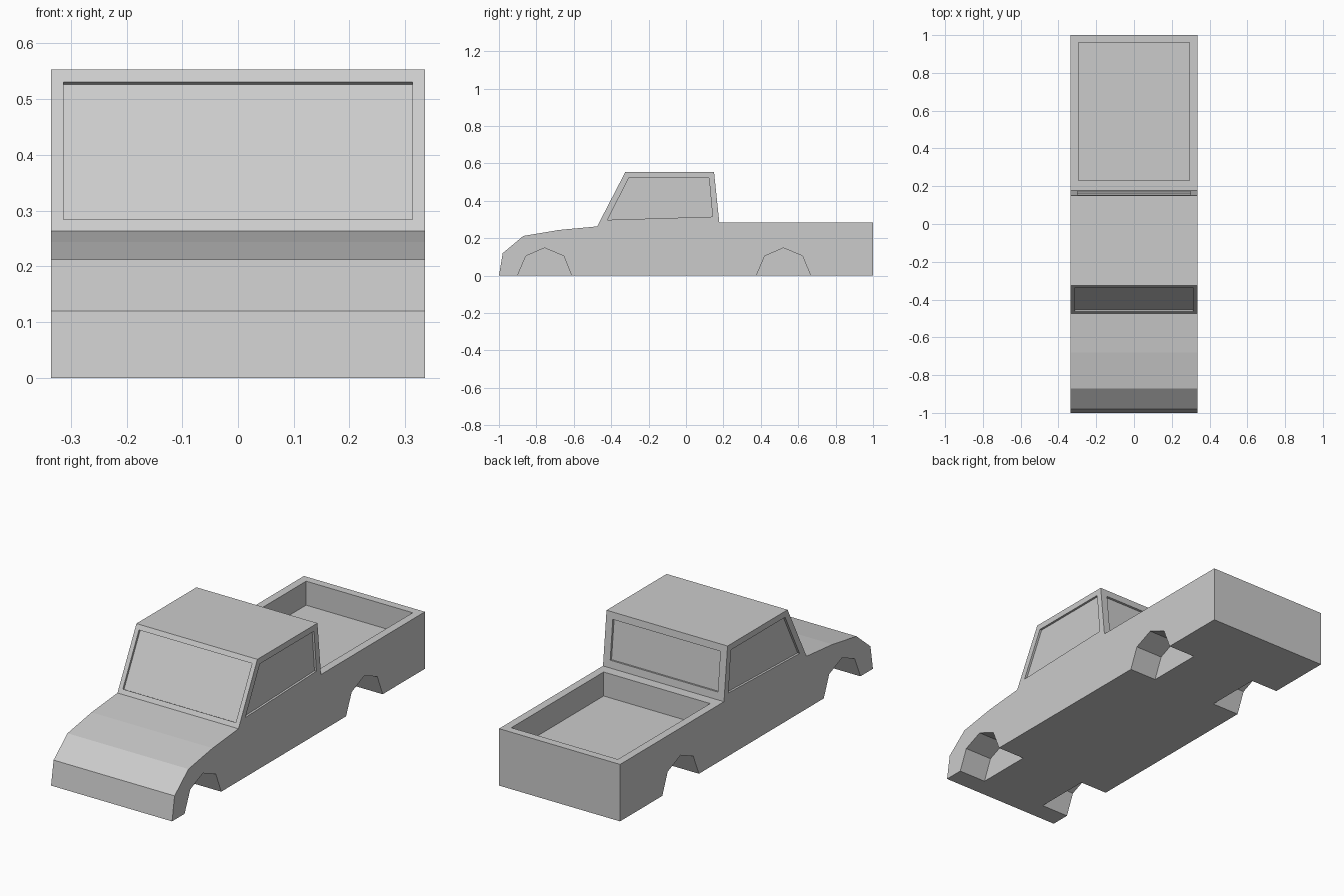
import bpy, bmesh
from mathutils import Vector

if "Cube" in bpy.data.objects:
    bpy.data.objects.remove(bpy.data.objects["Cube"])

W = 0.335        # half width
GLASS = 0.011    # window recess depth


def prism(name, points, offset):
    """Solid made by sweeping a flat polygon along an offset vector."""
    bm = bmesh.new()
    face = bm.faces.new([bm.verts.new(p) for p in points])
    swept = bmesh.ops.extrude_face_region(bm, geom=[face], use_keep_orig=True)
    verts = [g for g in swept["geom"] if isinstance(g, bmesh.types.BMVert)]
    bmesh.ops.translate(bm, verts=verts, vec=offset)
    bmesh.ops.recalc_face_normals(bm, faces=bm.faces)
    mesh = bpy.data.meshes.new(name)
    bm.to_mesh(mesh)
    bm.free()
    obj = bpy.data.objects.new(name, mesh)
    bpy.context.collection.objects.link(obj)
    return obj


def side_prism(name, profile, x0, x1):
    return prism(name, [(x0, y, z) for y, z in profile], (x1 - x0, 0, 0))


def cut(target, cutter):
    cutter.hide_render = True
    mod = target.modifiers.new(cutter.name, 'BOOLEAN')
    mod.operation = 'DIFFERENCE'
    mod.solver = 'EXACT'
    mod.object = cutter
    bpy.context.view_layer.objects.active = target
    bpy.ops.object.modifier_apply(modifier=mod.name)
    bpy.data.objects.remove(cutter)


def window_cutter(name, bottom, top, z0, z1, half, outward):
    """Shallow recess on a sloped cab face running from bottom to top (y, z)."""
    b, t = Vector((0, *bottom)), Vector((0, *top))
    along = t - b
    normal = Vector((0, -along.z, along.y)).normalized() * outward
    lo = b + along * ((z0 - b.z) / along.z) - normal * GLASS
    hi = b + along * ((z1 - b.z) / along.z) - normal * GLASS
    x = Vector((half, 0, 0))
    return prism(name, [lo - x, lo + x, hi + x, hi - x], normal * (GLASS + 0.02))


# Truck body from its side profile
cowl, roof_front = (-0.475, 0.263), (-0.325, 0.553)
roof_back, cab_foot = (0.15, 0.553), (0.178, 0.285)
body = side_prism("truck_body", [
    (-1, 0), (-0.98, 0.12), (-0.87, 0.212), (-0.68, 0.244), cowl,
    roof_front, roof_back, cab_foot, (1, 0.285), (1, 0)], -W, W)

# Cargo bed
cut(body, side_prism("bed_cutter", [
    (0.23, 0.165), (0.96, 0.165), (0.96, 0.4), (0.23, 0.4)], -0.295, 0.295))

# Windscreen and rear window
cut(body, window_cutter("windscreen_cutter", cowl, roof_front, 0.284, 0.531, 0.313, 1))
cut(body, window_cutter("rear_window_cutter", cab_foot, roof_back, 0.322, 0.518, 0.298, -1))

# Wheel arches and side windows, both sides
arch = [(-0.145, -0.05), (-0.145, 0), (-0.1, 0.105), (0, 0.148),
        (0.102, 0.105), (0.145, 0), (0.145, -0.05)]
side_glass = [(-0.42, 0.298), (-0.305, 0.523), (0.123, 0.523), (0.142, 0.315)]
for s in (-1, 1):
    for centre in (-0.756, 0.521):
        cut(body, side_prism("wheel_arch_cutter",
                             [(centre + y, z) for y, z in arch], s * 0.183, s * 0.4))
    cut(body, side_prism("side_window_cutter", side_glass, s * (W - GLASS), s * 0.4))
